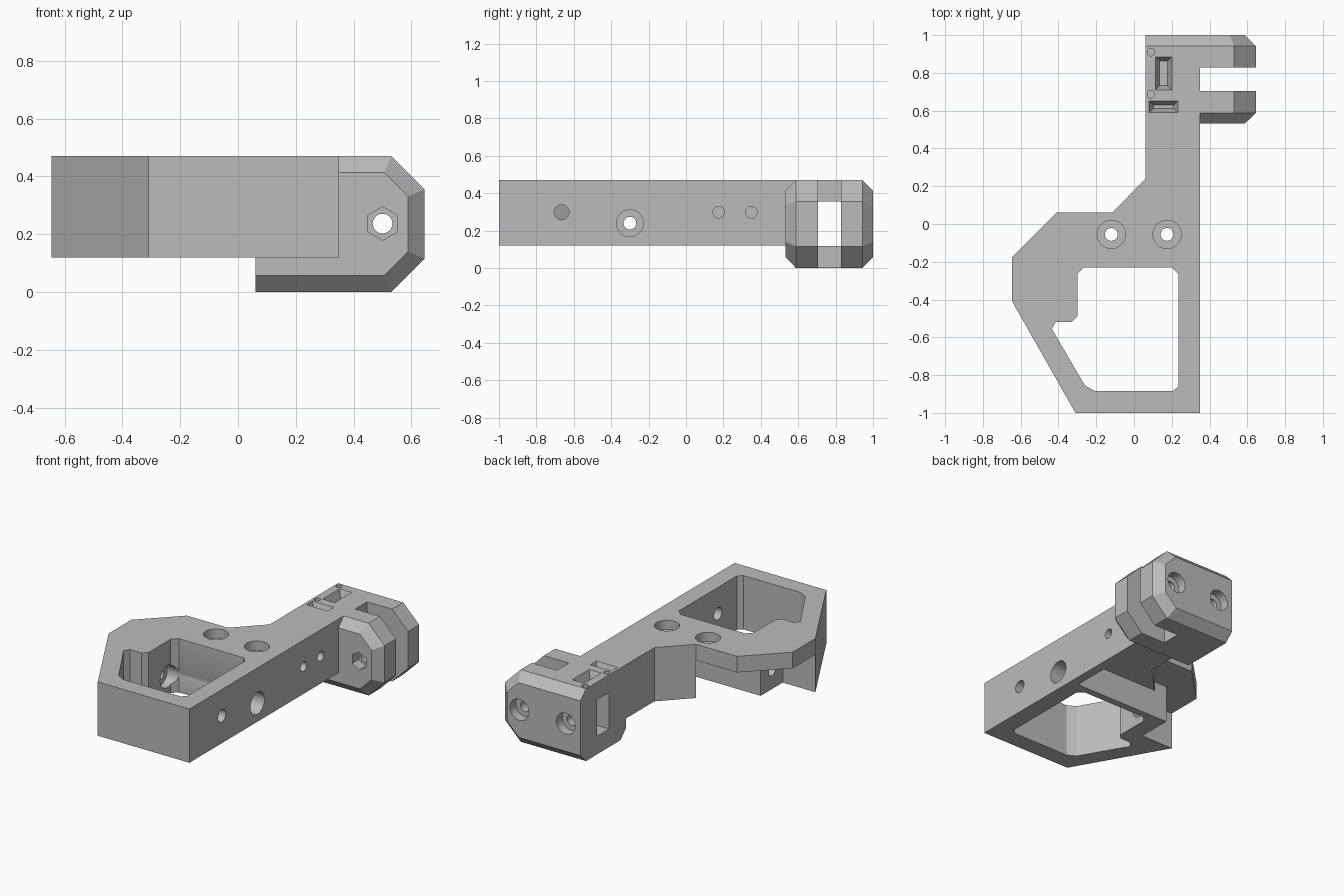
import bpy, bmesh, math
from mathutils import Vector

if "Cube" in bpy.data.objects:
    bpy.data.objects.remove(bpy.data.objects["Cube"])

grey = bpy.data.materials.new("plain_grey")
grey.diffuse_color = (0.5, 0.5, 0.5, 1)
grey.use_nodes = True
grey.node_tree.nodes["Principled BSDF"].inputs["Base Color"].default_value = grey.diffuse_color


def loft(name, loops):
    """Closed solid through matching loops of points."""
    bm = bmesh.new()
    rings = [[bm.verts.new(p) for p in loop] for loop in loops]
    n = len(rings[0])
    bm.faces.new(rings[0])
    bm.faces.new(rings[-1])
    for a, b in zip(rings, rings[1:]):
        for i in range(n):
            j = (i + 1) % n
            bm.faces.new((a[i], a[j], b[j], b[i]))
    bmesh.ops.recalc_face_normals(bm, faces=bm.faces)
    me = bpy.data.meshes.new(name)
    bm.to_mesh(me)
    bm.free()
    me.materials.append(grey)
    ob = bpy.data.objects.new(name, me)
    bpy.context.collection.objects.link(ob)
    return ob


def slab(name, outline, z0, z1):
    return loft(name, [[(x, y, z) for x, y in outline] for z in (z0, z1)])


def rect(x0, x1, y0, y1):
    return [(x0, y0), (x1, y0), (x1, y1), (x0, y1)]


def bore(axis, a, b, centre, r, sides=32):
    """Round or hexagonal cutter along an axis; centre is the other two coordinates."""
    loops = []
    for t in (a, b):
        loop = []
        for i in range(sides):
            q = math.tau * i / sides + math.pi / 2
            p = [centre[0] + r * math.cos(q), centre[1] + r * math.sin(q)]
            p.insert("xyz".index(axis), t)
            loop.append(Vector(p))
        loops.append(loop)
    return loft("cutter", loops)


def combine(target, other, op="DIFFERENCE"):
    m = target.modifiers.new("bool", "BOOLEAN")
    m.operation, m.solver, m.object = op, "EXACT", other
    bpy.context.view_layer.objects.active = target
    bpy.ops.object.modifier_apply(modifier=m.name)
    bpy.data.objects.remove(other)


# Main plate with arm
bracket = slab("bracket_body", [
    (-0.31, -1), (0.35, -1), (0.35, 0.8), (0.06, 0.8), (0.06, 0.24),
    (-0.115, 0.06), (-0.41, 0.06), (-0.645, -0.175), (-0.645, -0.41)], 0.12, 0.47)

# Clevis head: octagonal profile with chamfered front and back rims
full = [(0.06, 0), (0.53, 0), (0.645, 0.115), (0.645, 0.355), (0.53, 0.47), (0.06, 0.47)]
rim = [(0.06, 0.057), (0.506, 0.057), (0.588, 0.139), (0.588, 0.331), (0.506, 0.413), (0.06, 0.413)]
head = loft("clevis_head", [[(x, y, z) for x, z in prof] for prof, y in
                            ((rim, 0.533), (full, 0.588), (full, 0.943), (rim, 1.0))])
combine(bracket, head, "UNION")

# Large window
combine(bracket, slab("cutter", [
    (-0.265, -0.23), (0.2, -0.23), (0.235, -0.265), (0.235, -0.86), (0.205, -0.885),
    (-0.205, -0.885), (-0.26, -0.855), (-0.435, -0.555), (-0.415, -0.52),
    (-0.33, -0.52), (-0.3, -0.49), (-0.3, -0.265)], 0, 0.6))

# Stepped channel under the left wing
combine(bracket, slab("cutter", [
    (0.29, 0.06), (-0.115, 0.06), (-0.115, 0.2), (-0.8, 0.2), (-0.8, -0.41),
    (-0.41, -0.41), (-0.41, -0.183), (0.29, -0.183)], 0.0, 0.365))

# Clevis slot and square tunnel
combine(bracket, slab("cutter", rect(0.35, 0.8, 0.705, 0.828), -0.1, 0.6))
combine(bracket, slab("cutter", rect(-0.1, 0.5, 0.705, 0.828), 0.118, 0.355))

# Counterbored bolt holes through the plate
for x in (-0.12, 0.175):
    combine(bracket, bore("z", 0.41, 0.6, (x, -0.055), 0.075))
    combine(bracket, bore("z", 0.3, 0.6, (x, -0.055), 0.034))

# Side bores
for a, b, y, z, r in ((-0.35, 0.5, -0.3, 0.24, 0.072), (-0.8, 0.0, -0.3, 0.24, 0.034),
                      (0.0, 0.5, -0.665, 0.298, 0.04),
                      (0.2, 0.5, 0.175, 0.298, 0.031), (0.2, 0.5, 0.35, 0.298, 0.031)):
    combine(bracket, bore("x", a, b, (y, z), r))

# Pivot hole with hex nut seat, rear counterbores and second rear screw hole
combine(bracket, bore("y", 0.4, 1.2, (0.5, 0.237), 0.034))
combine(bracket, bore("y", 0.4, 0.6, (0.5, 0.237), 0.058, 6))
combine(bracket, bore("y", 0.78, 1.2, (0.165, 0.237), 0.034))
for x in (0.165, 0.5):
    combine(bracket, bore("y", 0.94, 1.2, (x, 0.237), 0.068))

# Tapered pockets and small dimples on top
for x0, x1, y0, y1 in ((0.113, 0.2, 0.71, 0.885), (0.08, 0.232, 0.59, 0.652)):
    loops = []
    for inset, z in ((0.022, 0.41), (0, 0.47), (0, 0.55)):
        loops.append([(x, y, z) for x, y in rect(x0 + inset, x1 - inset, y0 + inset, y1 - inset)])
    combine(bracket, loft("cutter", loops))
for y in (0.91, 0.687):
    combine(bracket, bore("z", 0.445, 0.6, (0.09, y), 0.02, 20))

# Smooth bores, sharp edges
bpy.ops.object.select_all(action="DESELECT")
bracket.select_set(True)
bpy.context.view_layer.objects.active = bracket
bpy.ops.object.shade_smooth_by_angle(angle=math.radians(25))
